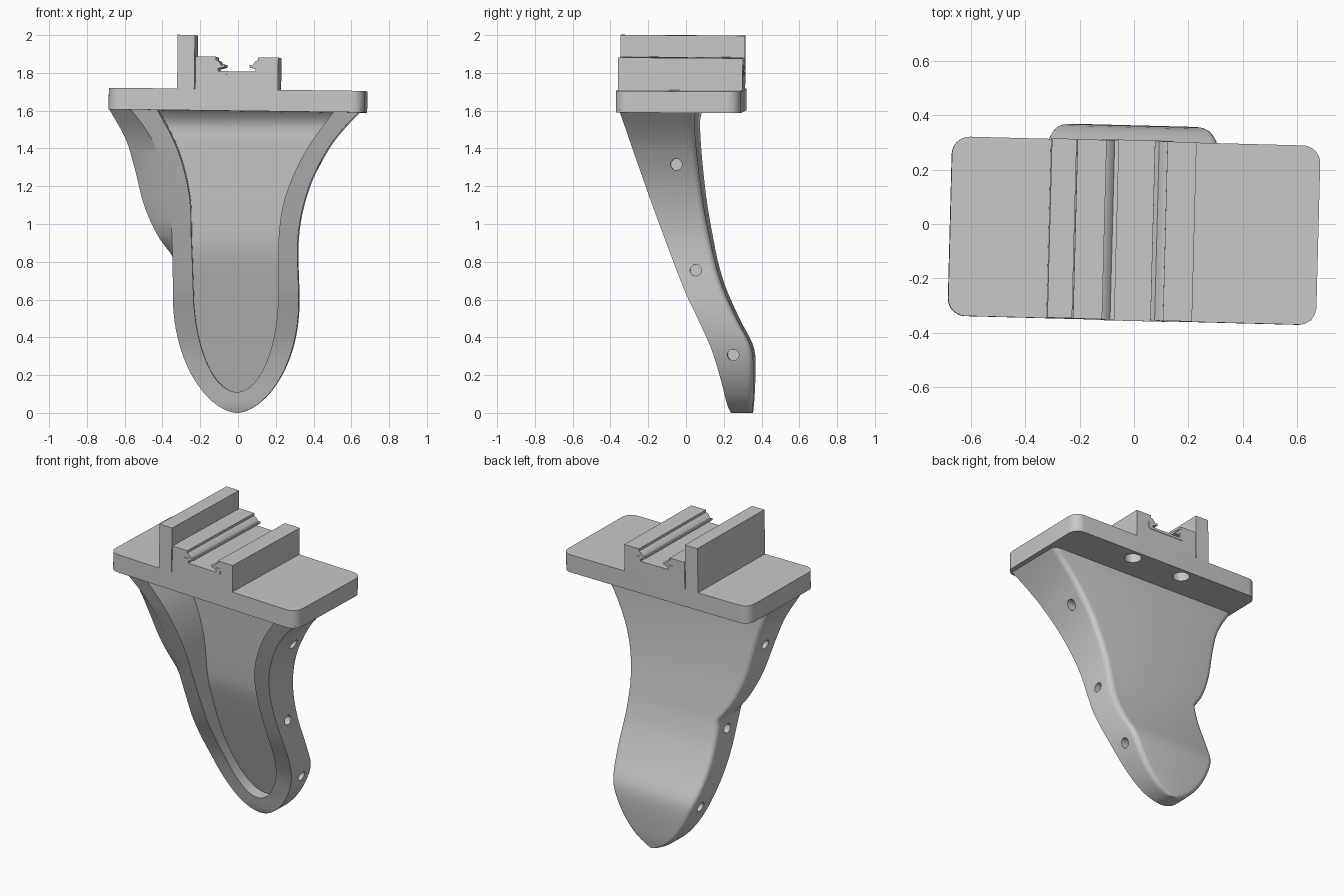
import bpy, bmesh, math
from mathutils import Matrix, Vector

if "Cube" in bpy.data.objects:
    bpy.data.objects.remove(bpy.data.objects["Cube"], do_unlink=True)

grey = bpy.data.materials.new("plain grey")
grey.use_nodes = True
COLOR = (0.58, 0.58, 0.58, 1)
grey.diffuse_color = COLOR
grey.node_tree.nodes["Principled BSDF"].inputs["Base Color"].default_value = COLOR
PITCH, ROLL, YAW = math.radians(-.4), math.radians(.72), math.radians(-1.5)
LEG_TOP = 1.606


def curve(table):
    """Smooth function of height through (z, value) points."""
    n = len(table)

    def slope(i):
        a, b = table[max(i - 1, 0)], table[min(i + 1, n - 1)]
        return (b[1] - a[1]) / (b[0] - a[0])

    def f(z):
        z = min(max(z, table[0][0]), table[-1][0])
        i = max(k for k in range(n - 1) if table[k][0] <= z)
        (z0, a), (z1, b) = table[i], table[i + 1]
        h = z1 - z0
        t = (z - z0) / h
        return ((2*t**3 - 3*t*t + 1) * a + (t**3 - 2*t*t + t) * h * slope(i)
                + (3*t*t - 2*t**3) * b + (t**3 - t*t) * h * slope(i + 1))
    return f


def finish(name, bm):
    bmesh.ops.recalc_face_normals(bm, faces=bm.faces)
    me = bpy.data.meshes.new(name)
    bm.to_mesh(me)
    bm.free()
    me.materials.append(grey)
    ob = bpy.data.objects.new(name, me)
    bpy.context.collection.objects.link(ob)
    return ob


def loft(name, rings):
    bm = bmesh.new()
    loops = [[bm.verts.new(p) for p in r] for r in rings]
    for a, b in zip(loops, loops[1:]):
        for i in range(len(a)):
            j = (i + 1) % len(a)
            bm.faces.new((a[i], a[j], b[j], b[i]))
    bm.faces.new(loops[0])
    bm.faces.new(loops[-1])
    return finish(name, bm)


def rod(name, center, axis, radius, length):
    bm = bmesh.new()
    rot = Vector((0, 0, 1)).rotation_difference(Vector(axis)).to_matrix().to_4x4()
    bmesh.ops.create_cone(bm, cap_ends=True, segments=32, radius1=radius, radius2=radius,
                          depth=length, matrix=Matrix.Translation(center) @ rot)
    return finish(name, bm)


def activate(ob):
    bpy.ops.object.select_all(action='DESELECT')
    ob.select_set(True)
    bpy.context.view_layer.objects.active = ob


def cut(ob, cutter):
    mod = ob.modifiers.new("cut", 'BOOLEAN')
    mod.operation, mod.solver, mod.object = 'DIFFERENCE', 'EXACT', cutter
    activate(ob)
    bpy.ops.object.modifier_apply(modifier=mod.name)
    bpy.data.objects.remove(cutter, do_unlink=True)


def smooth(ob):
    activate(ob)
    bpy.ops.object.shade_smooth_by_angle(angle=math.radians(32))


# Leg: side profile, half widths and the ear that widens its right side
front = curve([(0, .238), (.04, .222), (.175, .19), (.334, .143), (.49, .075), (.65, 0),
               (1.02, -.14), (1.315, -.243), (LEG_TOP, -.338)])
back = curve([(0, .355), (.1, .36), (.28, .362), (.36, .348), (.5, .275), (.7, .19), (.945, .13),
              (1.18, .09), (1.53, .058), (LEG_TOP, .07)])
center = curve([(.6, -.012), (1, -.01), (LEG_TOP, .052)])
outer = curve([(.6, .333), (.95, .335), (1.2, .375), (1.4, .455), (1.5, .52), (LEG_TOP, .61)])
inner = curve([(.65, .225), (.9, .23), (1.15, .255), (1.4, .345), (1.65, .5)])
ear = curve([(.83, .345), (.94, .425), (1.1, .495), (1.3, .545), (1.45, .59), (LEG_TOP, .675)])
floor = curve([(0, .32), (.11, .285), (.78, .06), (.92, .028), (1.45, -.012), (1.54, -.02),
               (LEG_TOP, -.07), (1.65, -.13)])


def tip(z, low, high, power):
    """Rounded narrowing towards the bottom end."""
    t = max(0, (high - z) / (high - low))
    return max(0, 1 - t * t) ** power


def leg_sides(z):
    w = outer(z) * tip(z, 0, .6, .57)
    left, right = center(z) + w, center(z) - w
    rear = min(right, -ear(z)) if z > .83 else right
    return left, right, rear


def leg_ring(z):
    left, right, rear = leg_sides(z)
    yf, yb = front(z), back(z)
    r = min(.035, (left - right) * .3)
    pts = [(rear, yf + .3 * (yb - yf), z), (right, yf, z), (left, yf, z)]
    arc = [k * math.pi / 10 for k in range(6)]
    pts += [(left - r + r * math.cos(a), yb - r + r * math.sin(a), z) for a in arc]
    pts += [(rear + r - r * math.cos(a), yb - r + r * math.sin(a), z) for a in reversed(arc)]
    return pts


def pocket_ring(z):
    w, c = inner(z) * tip(z, .11, .65, .5), center(z)
    yf, yb = front(z) - .15, floor(z)
    return [(c - w, yf, z), (c + w, yf, z), (c + w, yb, z), (c - w, yb, z)]


def heights(low, high, top):
    zs = [high - (high - low) * math.cos(k * math.pi / 48) for k in range(1, 25)]
    zs[0] = low + .0005
    n = 36
    return zs + [high + (top - high) * k / n for k in range(1, n + 1)]


leg = loft("leg", [leg_ring(z) for z in heights(0, .6, LEG_TOP)])
cut(leg, loft("pocket_cutter", [pocket_ring(z) for z in heights(.11, .65, 1.65)]))

# Blind screw holes along both edges of the leg
for y, z in [(-.04, 1.315), (.06, .755), (.257, .307)]:
    left, right, rear = leg_sides(z)
    for x, s in [(left, 1), (rear, -1)]:
        cut(leg, rod("hole_cutter", (x + s * .1, y, z), (1, 0, 0), .03, .3))
leg.rotation_euler = (0, 0, YAW)
smooth(leg)


def place(ob):
    ob.rotation_euler = (PITCH, ROLL, YAW)
    ob.location = (-.021, -.036, 0)
    smooth(ob)


# Mounting plate with rounded corners and two blind holes underneath
W, D, R = .678, .33, .065
outline = []
for sx, sy, start in [(1, 1, 0), (-1, 1, 90), (-1, -1, 180), (1, -1, 270)]:
    for k in range(9):
        a = math.radians(start + k * 90 / 8)
        outline.append((sx * (W - R) + R * math.cos(a), sy * (D - R) + R * math.sin(a)))
plate = loft("mounting_plate", [[(x, y, z) for x, y in outline] for z in (1.597, 1.711)])
for x in (-.165, .195):
    cut(plate, rod("hole_cutter", (x, .26, 1.597), (0, 0, 1), .05, .12))
place(plate)


def extrude(name, profile, depth):
    place(loft(name, [[(x, y, z) for x, z in profile] for y in (-depth, depth)]))


def mirrored(half):
    return half + [(-x, z) for x, z in reversed(half)]


# Slotted rail with its channel liner, and the tall wall beside it
block = [(.219, 1.705), (.219, 1.882), (.112, 1.882), (.112, 1.866), (.098, 1.86), (.082, 1.838),
         (.066, 1.842), (.066, 1.828), (.1, 1.82), (.1, 1.806)]
extrude("rail", mirrored(block), D)
liner = [(.12, 1.79), (.132, 1.8), (.132, 1.835), (.1, 1.835), (.1, 1.806)]
extrude("channel_liner", mirrored(liner), D + .003)
extrude("tall_wall", [(-.315, 1.705), (-.224, 1.705), (-.224, 1.996), (-.315, 1.996)], D)
